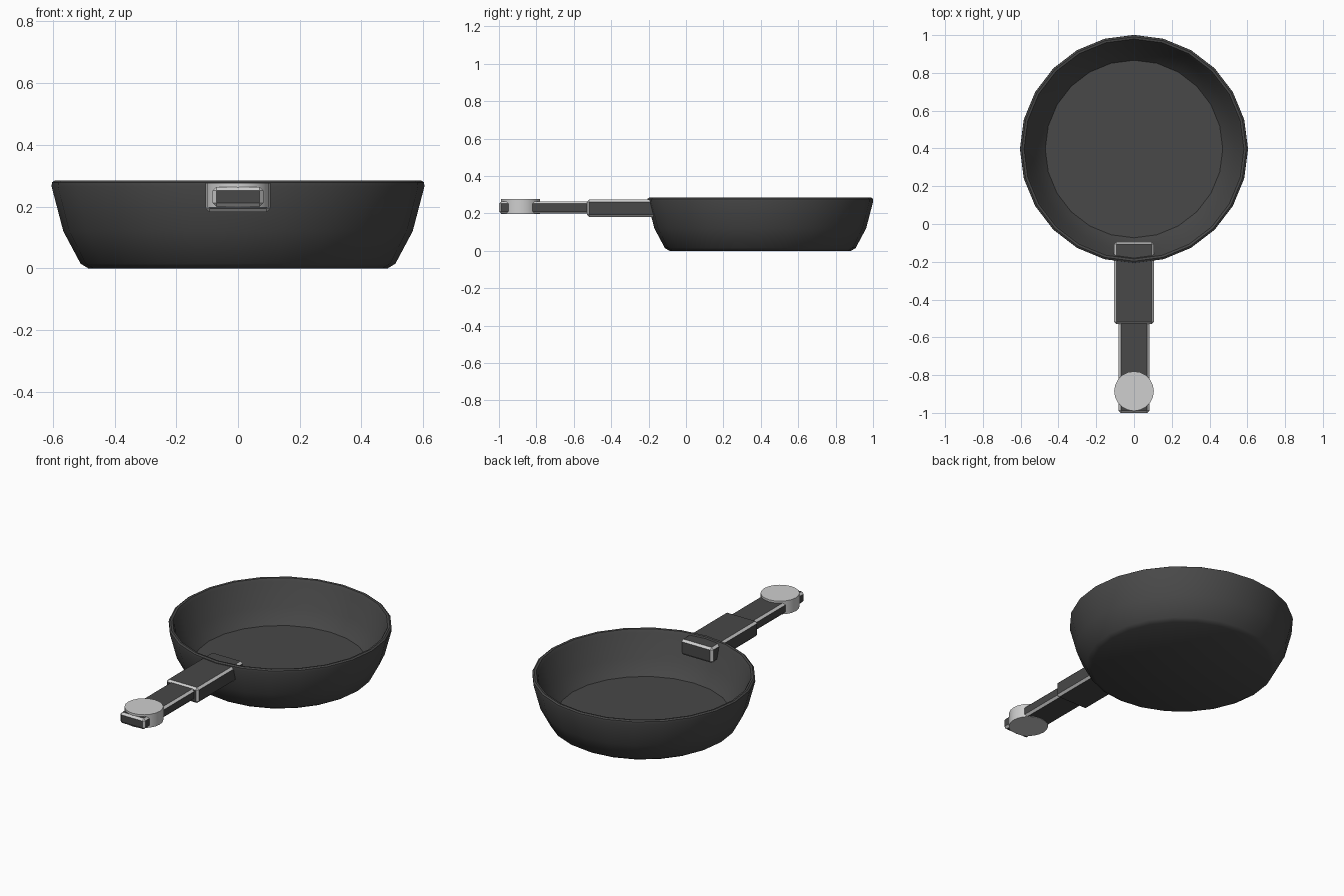
import bpy, bmesh
from math import tau, radians
from mathutils import Vector

if "Cube" in bpy.data.objects:
    bpy.data.objects.remove(bpy.data.objects["Cube"])


def material(name, value):
    mat = bpy.data.materials.new(name)
    mat.use_nodes = True
    colour = (value, value, value, 1)
    mat.diffuse_color = colour
    mat.node_tree.nodes["Principled BSDF"].inputs["Base Color"].default_value = colour
    return mat


dark = material("dark iron", 0.065)
light = material("light steel", 0.62)


def finish(name, bm, mats, location=(0, 0, 0), smooth=None):
    bmesh.ops.recalc_face_normals(bm, faces=bm.faces)
    mesh = bpy.data.meshes.new(name)
    bm.to_mesh(mesh)
    bm.free()
    for mat in mats:
        mesh.materials.append(mat)
    obj = bpy.data.objects.new(name, mesh)
    obj.location = location
    bpy.context.collection.objects.link(obj)
    if smooth:
        bpy.ops.object.select_all(action="DESELECT")
        obj.select_set(True)
        bpy.context.view_layer.objects.active = obj
        bpy.ops.object.shade_smooth_by_angle(angle=radians(smooth))
    return obj


def lathe(name, profile, steps, mat, location, smooth):
    """Turn a radius/height profile around the z axis."""
    bm = bmesh.new()
    verts = [bm.verts.new((r, 0, z)) for r, z in profile]
    edges = [bm.edges.new(pair) for pair in zip(verts, verts[1:])]
    bmesh.ops.spin(bm, geom=verts + edges, cent=(0, 0, 0), axis=(0, 0, 1),
                   angle=tau, steps=steps)
    bmesh.ops.remove_doubles(bm, verts=bm.verts, dist=0.0005)
    return finish(name, bm, [mat], location, smooth)


def trimmed_bar(name, half_width, y_range, z_range, trim):
    """Dark bar whose chamfered edges are light."""
    low = Vector((-half_width, y_range[0], z_range[0]))
    high = Vector((half_width, y_range[1], z_range[1]))
    bm = bmesh.new()
    bmesh.ops.create_cube(bm, size=1)
    bmesh.ops.scale(bm, vec=high - low, verts=bm.verts)
    bmesh.ops.bevel(bm, geom=bm.edges[:], offset=trim, segments=1,
                    affect="EDGES", profile=0.5)
    bm.normal_update()
    for face in bm.faces:
        face.material_index = 0 if max(abs(c) for c in face.normal) > 0.95 else 1
    return finish(name, bm, [dark, light], (low + high) / 2)


# Pan bowl: underside, outer wall, rolled rim, inner wall, cooking floor
bowl = [(0, 0), (0.485, 0), (0.51, 0.015), (0.566, 0.12), (0.604, 0.265),
        (0.603, 0.278), (0.594, 0.284), (0.582, 0.282), (0.572, 0.265),
        (0.535, 0.13), (0.47, 0.05), (0, 0.05)]
lathe("pan_bowl", bowl, 24, dark, (0, 0.397, 0), 40)

# Handle: wide socket through the wall, narrower grip, round end cap
trimmed_bar("handle_socket", 0.105, (-0.53, -0.095), (0.182, 0.274), 0.012)
trimmed_bar("handle_grip", 0.082, (-1.0, -0.5), (0.199, 0.264), 0.012)
lathe("handle_end_cap", [(0, 0.197), (0.105, 0.197), (0.105, 0.276), (0, 0.276)],
      20, light, (0, -0.885, 0), 40)
